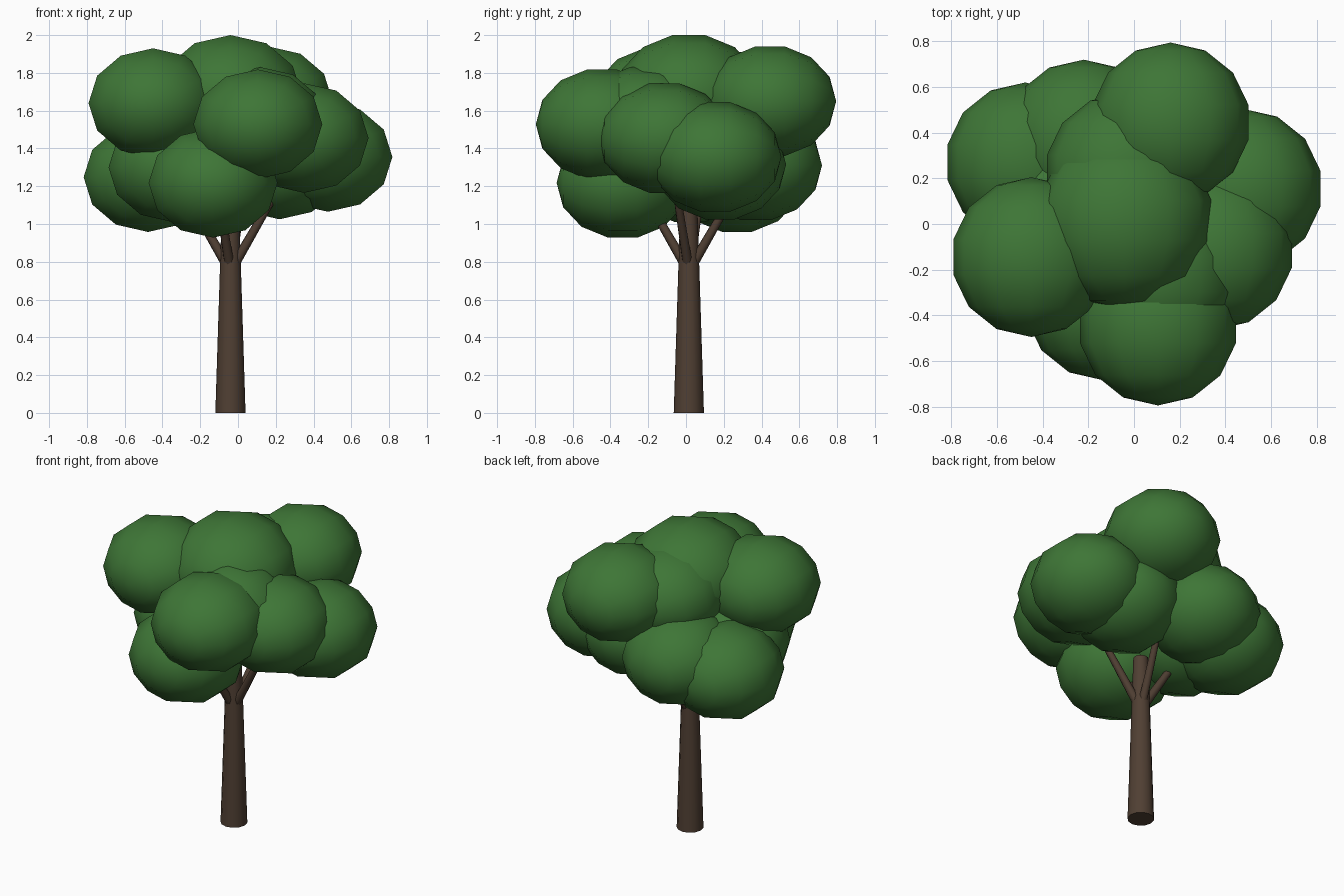
import bpy, bmesh, math
from mathutils import Matrix, Vector

if "Cube" in bpy.data.objects:
    bpy.data.objects.remove(bpy.data.objects["Cube"])


def material(name, color):
    m = bpy.data.materials.new(name)
    m.diffuse_color = (*color, 1)
    m.use_nodes = True
    m.node_tree.nodes["Principled BSDF"].inputs["Base Color"].default_value = m.diffuse_color
    return m


leaf = material("leaf_green", (0.048, 0.18, 0.037))
bark = material("bark_brown", (0.08, 0.05, 0.033))


def finish(name, bm, mat, flat_ends=False):
    for f in bm.faces:
        f.smooth = not (flat_ends and len(f.verts) > 4)
    mesh = bpy.data.meshes.new(name)
    bm.to_mesh(mesh)
    bm.free()
    mesh.materials.append(mat)
    ob = bpy.data.objects.new(name, mesh)
    bpy.context.collection.objects.link(ob)


def limb(name, start, end, r1, r2, sides):
    # tapered cylinder between two points
    a, b = Vector(start), Vector(end)
    rot = (b - a).to_track_quat('Z', 'Y').to_matrix().to_4x4()
    bm = bmesh.new()
    bmesh.ops.create_cone(bm, cap_ends=True, segments=sides, radius1=r1, radius2=r2,
                          depth=(b - a).length,
                          matrix=Matrix.Translation((a + b) / 2) @ rot)
    finish(name, bm, mat=bark, flat_ends=True)


def clump(name, x, y, z, r):
    # low-poly sphere with sideways poles, flattened in height
    mat = (Matrix.Translation((x, y, z)) @ Matrix.Diagonal((r, r, r * 0.85, 1))
           @ Matrix.Rotation(math.pi / 2, 4, 'X'))
    bm = bmesh.new()
    bmesh.ops.create_uvsphere(bm, u_segments=12, v_segments=7, radius=1, matrix=mat)
    finish(name, bm, leaf)


# trunk
CX, CY = -0.04, 0.015
limb("trunk", (CX, CY, 0), (CX, CY, 1.1), 0.08, 0.045, 12)

# four branches fanning out of the trunk
for i in range(4):
    a = math.radians(-15 + 90 * i)
    limb(f"branch_{i + 1}", (CX, CY, 0.75),
         (CX + 0.24 * math.cos(a), CY + 0.24 * math.sin(a), 1.15), 0.028, 0.02, 8)

# foliage: crown, upper ring, middle and lower clumps (x, y, z, radius)
clumps = [
    (-0.04, 0.015, 1.677, 0.39),
    (-0.45, -0.145, 1.64, 0.35),
    (0.16, 0.445, 1.65, 0.35),
    (0.105, -0.445, 1.528, 0.35),
    (-0.04, 0.225, 1.62, 0.35),
    (0.12, -0.22, 1.54, 0.35),
    (0.35, -0.115, 1.455, 0.35),
    (0.476, 0.155, 1.355, 0.35),
    (0.22, 0.18, 1.315, 0.35),
    (-0.22, 0.37, 1.31, 0.35),
    (-0.344, 0.02, 1.30, 0.35),
    (-0.476, 0.27, 1.248, 0.35),
    (-0.132, -0.335, 1.218, 0.35),
]
for i, c in enumerate(clumps):
    clump(f"leaf_clump_{i + 1}", *c)
